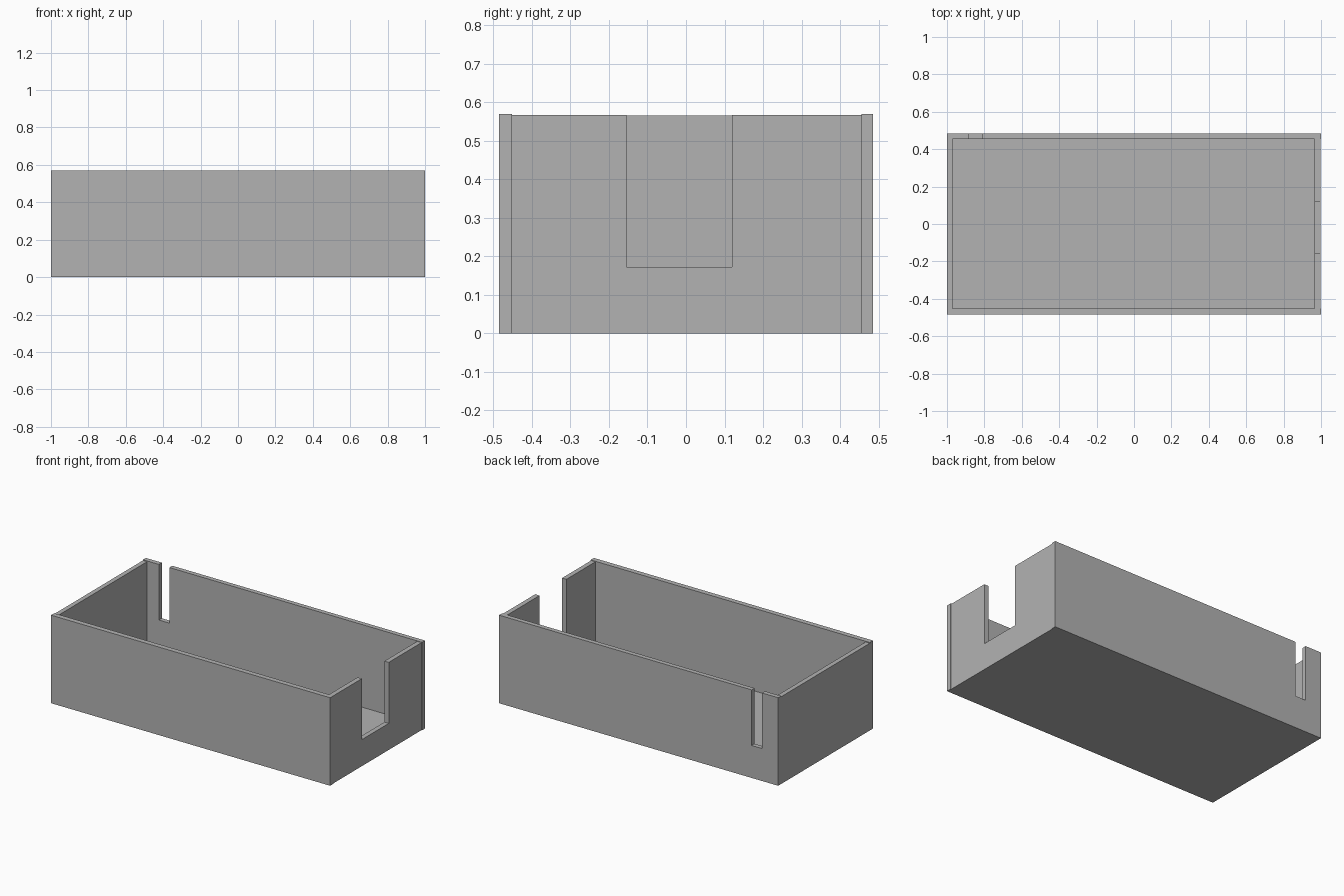
import bpy

if "Cube" in bpy.data.objects:
    bpy.data.objects.remove(bpy.data.objects["Cube"])

# Overall sizes
HALF_X, HALF_Y, HEIGHT, FLOOR = 1.0, 0.485, 0.57, 0.035
INNER_X, INNER_Y = (-0.97, 0.965), (-0.452, 0.455)
OVER = HEIGHT + 0.1

grey = bpy.data.materials.new("plain_grey")
grey.use_nodes = True
grey.diffuse_color = (0.45, 0.45, 0.45, 1)
grey.node_tree.nodes["Principled BSDF"].inputs["Base Color"].default_value = grey.diffuse_color


def block(name, xs, ys, zs):
    """Box spanning the given ranges."""
    ranges = (xs, ys, zs)
    bpy.ops.mesh.primitive_cube_add(size=1)
    ob = bpy.context.object
    ob.name = name
    ob.location = [(a + b) / 2 for a, b in ranges]
    ob.scale = [b - a for a, b in ranges]
    bpy.ops.object.transform_apply(location=True, rotation=False, scale=True)
    ob.data.materials.append(grey)
    return ob


def cut(target, name, xs, ys, zs):
    """Subtract a box from the target."""
    cutter = block(name, xs, ys, zs)
    cutter.hide_render = True
    mod = target.modifiers.new(name, "BOOLEAN")
    mod.operation = "DIFFERENCE"
    mod.solver = "EXACT"
    mod.object = cutter
    bpy.context.view_layer.objects.active = target
    bpy.ops.object.modifier_apply(modifier=mod.name)
    bpy.data.objects.remove(cutter)


box = block("open_box", (-HALF_X, HALF_X), (-HALF_Y, HALF_Y), (0, HEIGHT))

# Hollow interior
cut(box, "cavity", INNER_X, INNER_Y, (FLOOR, OVER))

# Left end wall sits slightly inside the long walls
cut(box, "end_recess", (0.996, 1.1), INNER_Y, (-0.1, OVER))

# End walls stand slightly lower than the long walls
cut(box, "left_end_trim", (0.9, 1.1), INNER_Y, (0.567, OVER))
cut(box, "right_end_trim", (-1.1, -0.9), INNER_Y, (0.565, OVER))

# Wide opening in the left end, narrow slot in the back
cut(box, "end_opening", (0.9, 1.1), (-0.155, 0.12), (0.172, OVER))
cut(box, "back_slot", (-0.885, -0.81), (0.4, 0.6), (0.21, OVER))
